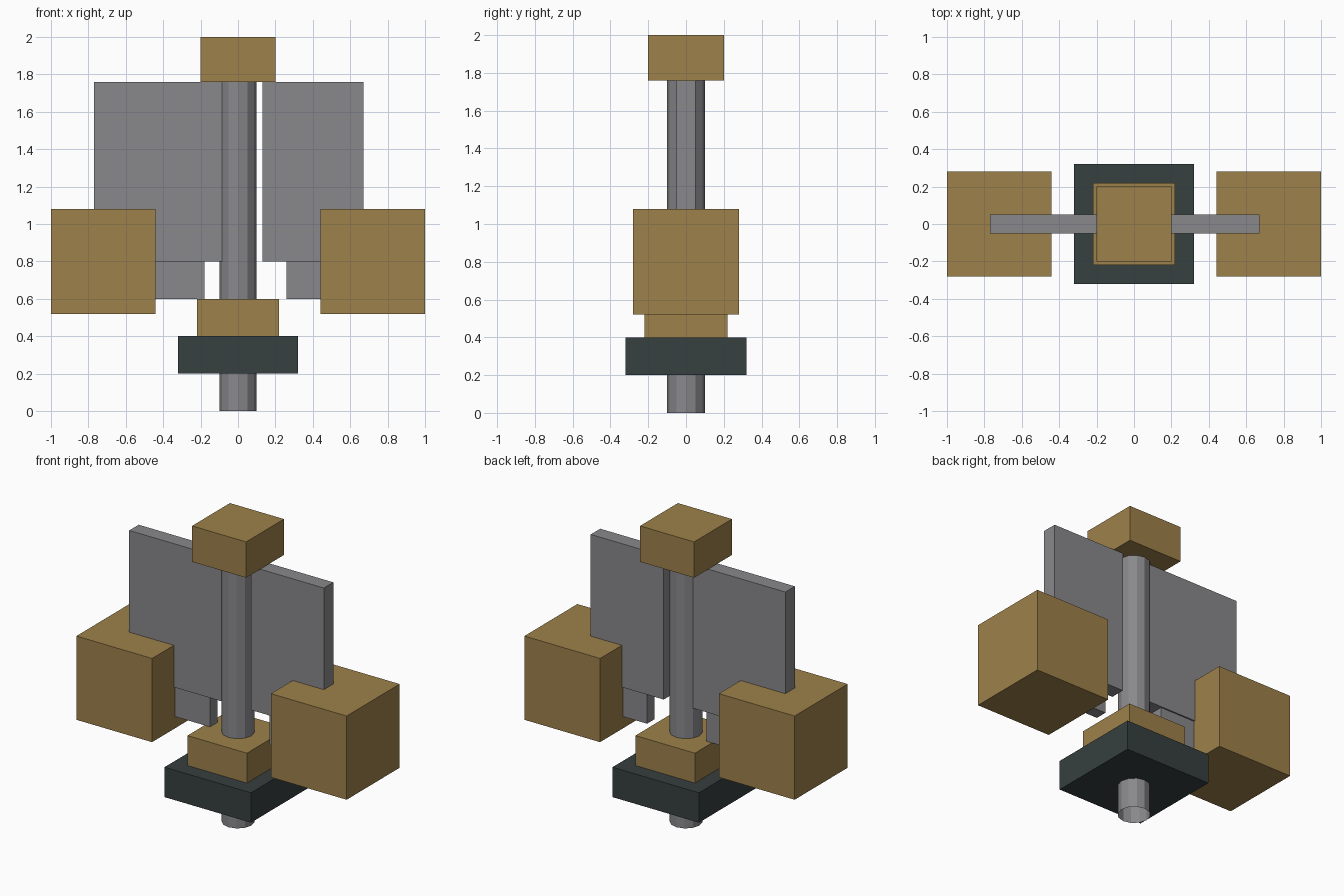
import bpy

cube = bpy.data.objects.get("Cube")
if cube:
    bpy.data.objects.remove(cube, do_unlink=True)


def material(name, rgb):
    m = bpy.data.materials.new(name)
    m.use_nodes = True
    colour = (*rgb, 1.0)
    m.diffuse_color = colour
    m.node_tree.nodes["Principled BSDF"].inputs["Base Color"].default_value = colour
    return m


brass = material("brass", (0.34, 0.22, 0.07))
steel = material("steel grey", (0.25, 0.25, 0.265))
dark = material("dark slate", (0.038, 0.05, 0.05))


def box(name, mat, x, y, z):
    """Box from (min, max) ranges along each axis."""
    ranges = (x, y, z)
    bpy.ops.mesh.primitive_cube_add(size=1, location=[(a + b) / 2 for a, b in ranges])
    ob = bpy.context.object
    ob.name = name
    ob.scale = [b - a for a, b in ranges]
    bpy.ops.object.transform_apply(location=False, rotation=False, scale=True)
    ob.data.materials.append(mat)
    return ob


def centred(half):
    return (-half, half)


# Central open tube
bpy.ops.mesh.primitive_cylinder_add(vertices=12, radius=0.1, depth=1.8,
                                    end_fill_type='NOTHING', location=(0, 0, 0.9))
post = bpy.context.object
post.name = "post"
post.data.materials.append(steel)

# Blocks stacked on the post
box("top_cap", brass, centred(0.2), centred(0.2), (1.76, 2))
box("collar", brass, centred(0.22), centred(0.22), (0.21, 0.6))
box("base_plate", dark, centred(0.32), centred(0.32), (0.2, 0.4))

# Side weights
for side, x in (("right", (-1, -0.44)), ("left", (0.44, 1))):
    box(side + "_block", brass, x, centred(0.28), (0.52, 1.08))

# Upright panels and the tabs below them
box("right_panel", steel, (-0.77, -0.05), centred(0.05), (0.8, 1.76))
box("left_panel", steel, (0.13, 0.67), centred(0.05), (0.8, 1.76))
box("right_tab", steel, (-0.6, -0.18), centred(0.04), (0.6, 0.8))
box("left_tab", steel, (0.26, 0.6), centred(0.04), (0.6, 0.8))
